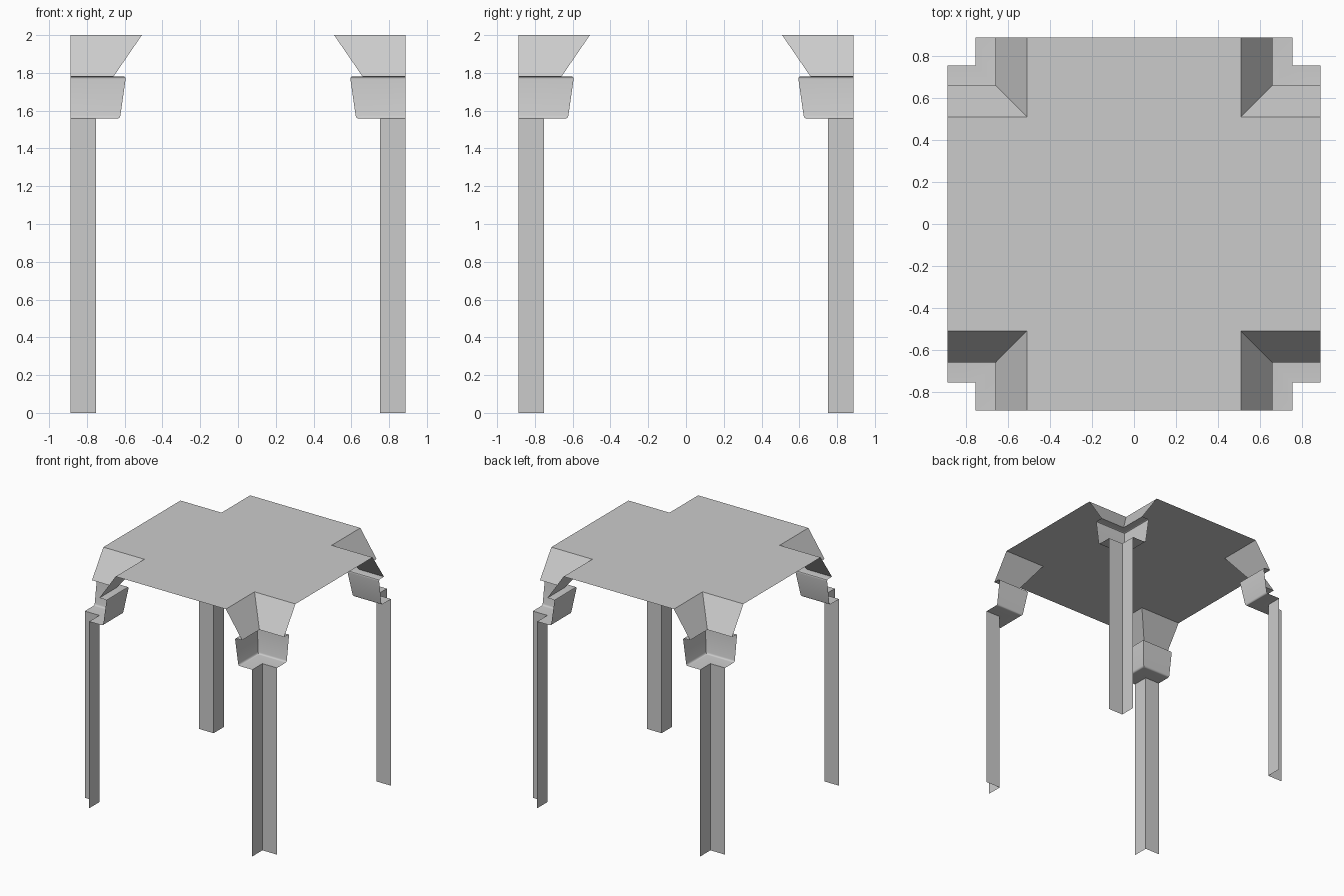
import bpy
import bmesh
from mathutils import Vector

if "Cube" in bpy.data.objects:
    bpy.data.objects.remove(bpy.data.objects["Cube"])

HALF = 0.8875        # half width of the bay
R_SHAFT = 0.753      # inner faces of the corner pillars
R_NECK = 0.659       # foot of the flare
R_VAULT = 0.509      # flare meets ceiling
Z_CAP, Z_FLARE, Z_TOP = 1.559, 1.781, 2.0


def rounded(a, b, c, size, steps=4):
    """Small rounded corner at b between the directions to a and c."""
    a, b, c = Vector(a), Vector(b), Vector(c)
    p, q = b + (a - b).normalized() * size, b + (c - b).normalized() * size
    pts = []
    for i in range(steps + 1):
        t = i / steps
        pts.append(tuple(p * (1 - t) ** 2 + b * 2 * t * (1 - t) + q * t * t))
    return pts


def add_object(name, bm):
    mesh = bpy.data.meshes.new(name)
    bm.to_mesh(mesh)
    bm.free()
    obj = bpy.data.objects.new(name, mesh)
    bpy.context.collection.objects.link(obj)
    return obj


def corner_sweep(name, profile):
    """Sweep a (distance, height) profile round one corner, mirror to all four."""
    bm = bmesh.new()
    rows = [[bm.verts.new(p) for p in ((HALF, r, z), (r, r, z), (r, HALF, z))]
            for r, z in profile]
    for lo, hi in zip(rows, rows[1:]):
        for k in range(2):
            bm.faces.new((lo[k + 1], lo[k], hi[k], hi[k + 1]))
    obj = add_object(name, bm)
    mirror = obj.modifiers.new("four_corners", 'MIRROR')
    mirror.use_axis = (True, True, False)
    mirror.use_mirror_merge = False
    return obj


# Pillar shafts
corner_sweep("pillar_shafts", [(R_SHAFT, 0), (R_SHAFT, Z_CAP)])

# Capitals: underside, tapered face and top ledge with softened edges
under, low = (R_SHAFT, Z_CAP), (0.625, Z_CAP)
high, ledge = (0.593, Z_FLARE), (R_NECK, Z_FLARE)
capitals = corner_sweep("pillar_capitals",
                        [under] + rounded(under, low, high, 0.015)
                        + rounded(low, high, ledge, 0.015) + [ledge])
bpy.context.view_layer.objects.active = capitals
capitals.select_set(True)
bpy.ops.object.shade_smooth_by_angle()

# Flares up to the ceiling
corner_sweep("vault_flares", [(R_NECK, Z_FLARE), (R_VAULT, Z_TOP)])

# Cross-shaped ceiling, facing down into the bay
bm = bmesh.new()
outline = []
x, y = 1, 1
for _ in range(4):
    corner = [(HALF, R_VAULT), (R_VAULT, R_VAULT), (R_VAULT, HALF)]
    pts = [(x * u, y * v) for u, v in corner]
    outline += pts if x * y > 0 else pts[::-1]
    x, y = -y, x
face = bm.faces.new([bm.verts.new((px, py, Z_TOP)) for px, py in outline])
face.normal_update()
if face.normal.z > 0:
    face.normal_flip()
add_object("ceiling", bm)
